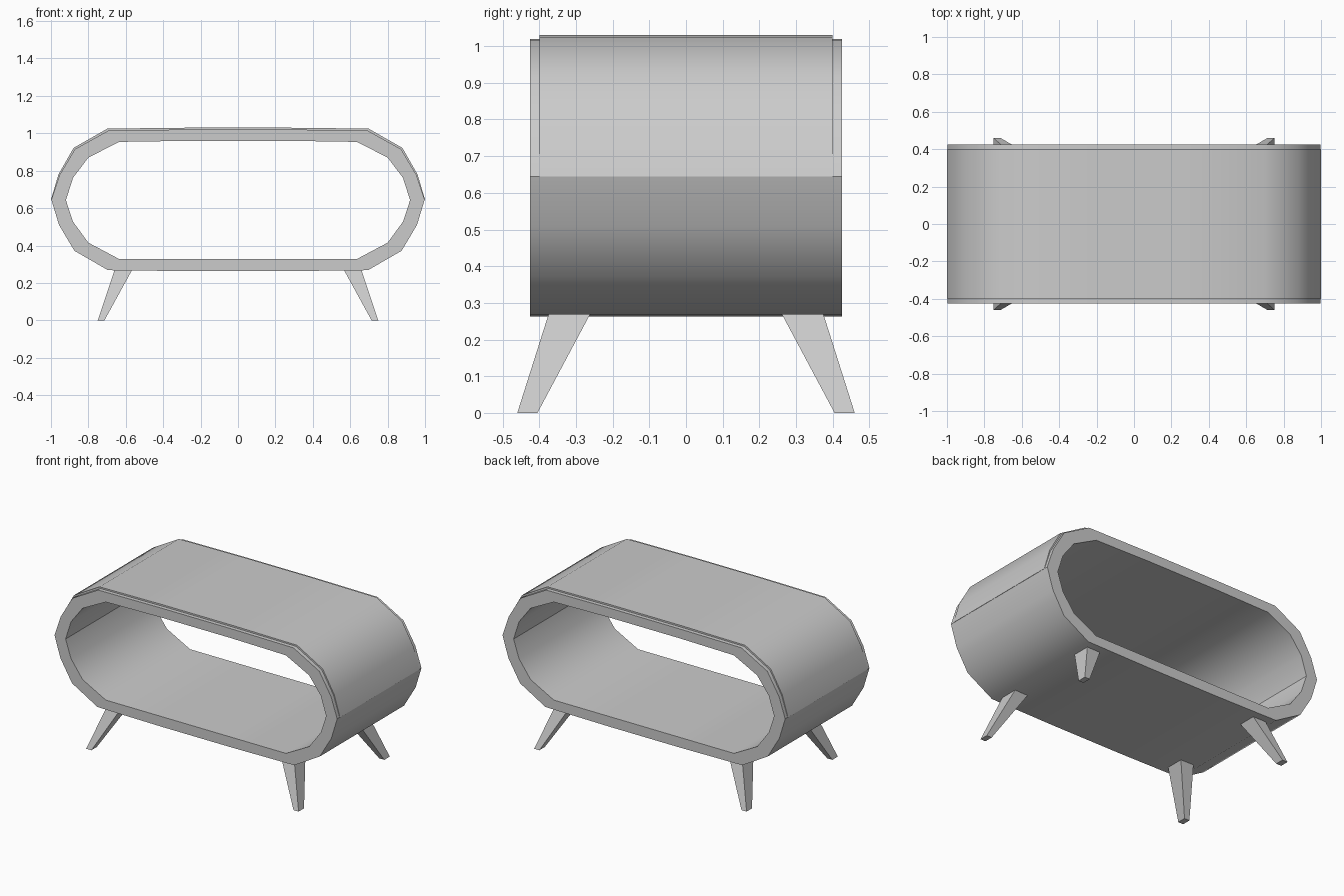
import bpy, bmesh, math

if "Cube" in bpy.data.objects:
    bpy.data.objects.remove(bpy.data.objects["Cube"])


def make_object(name, bm, smooth=False):
    bmesh.ops.recalc_face_normals(bm, faces=bm.faces[:])
    mesh = bpy.data.meshes.new(name)
    bm.to_mesh(mesh)
    bm.free()
    obj = bpy.data.objects.new(name, mesh)
    bpy.context.collection.objects.link(obj)
    if smooth:
        bpy.ops.object.select_all(action='DESELECT')
        bpy.context.view_layer.objects.active = obj
        obj.select_set(True)
        bpy.ops.object.shade_smooth_by_angle(angle=math.radians(33))
    return obj


def mirrored(half):
    """Right-hand points (x, z), followed by their mirror images in reverse."""
    return half + [(-x, z) for x, z in reversed(half)]


def band(name, outer, inner, half_depth, closed):
    """Extrude the strip between two matching profiles along y."""
    bm = bmesh.new()
    rows = [[bm.verts.new((x, y, z)) for x, z in prof]
            for prof, y in ((outer, -half_depth), (outer, half_depth),
                            (inner, half_depth), (inner, -half_depth))]
    n = len(outer)
    for i in range(n if closed else n - 1):
        j = (i + 1) % n
        for a, b in zip(rows, rows[1:] + rows[:1]):
            bm.faces.new((a[i], a[j], b[j], b[i]))
    if not closed:
        bm.faces.new([r[0] for r in rows])
        bm.faces.new([r[-1] for r in rows])
    return make_object(name, bm, smooth=True)


# Open tubular body, profile listed from bottom to top
outer = mirrored([(0.25, 0.263), (0.695, 0.268), (0.875, 0.372), (0.957, 0.51),
                  (0.998, 0.645), (0.955, 0.775), (0.872, 0.915),
                  (0.69, 1.016), (0.25, 1.02)])
inner = mirrored([(0.25, 0.328), (0.636, 0.328), (0.80, 0.415), (0.882, 0.527),
                  (0.92, 0.642), (0.882, 0.762), (0.80, 0.87),
                  (0.636, 0.954), (0.25, 0.96)])
band("body", outer, inner, 0.425, True)

# Thin cover over the upper half, inset from the front and back rims
cover = mirrored([(1.0, 0.645), (0.96, 0.78), (0.879, 0.922),
                  (0.698, 1.025), (0.25, 1.03)])
under = mirrored([(0.99, 0.645), (0.945, 0.77), (0.862, 0.905),
                  (0.685, 1.006), (0.25, 1.01)])
band("top_cover", cover, under, 0.40, False)

# Four splayed tapered legs: (x0, x1, y0, y1, z) for the foot and the top
foot = (0.714, 0.75, 0.405, 0.46, 0.0)
top = (0.567, 0.66, 0.262, 0.375, 0.268)
for side, sx in (("left", -1), ("right", 1)):
    for end, sy in (("front", -1), ("back", 1)):
        bm = bmesh.new()
        for x0, x1, y0, y1, z in (foot, top):
            for x, y in ((x0, y0), (x1, y0), (x1, y1), (x0, y1)):
                bm.verts.new((sx * x, sy * y, z))
        bmesh.ops.convex_hull(bm, input=bm.verts[:])
        bmesh.ops.dissolve_limit(bm, angle_limit=0.01,
                                 verts=bm.verts[:], edges=bm.edges[:])
        make_object(f"{end}_{side}_leg", bm)
